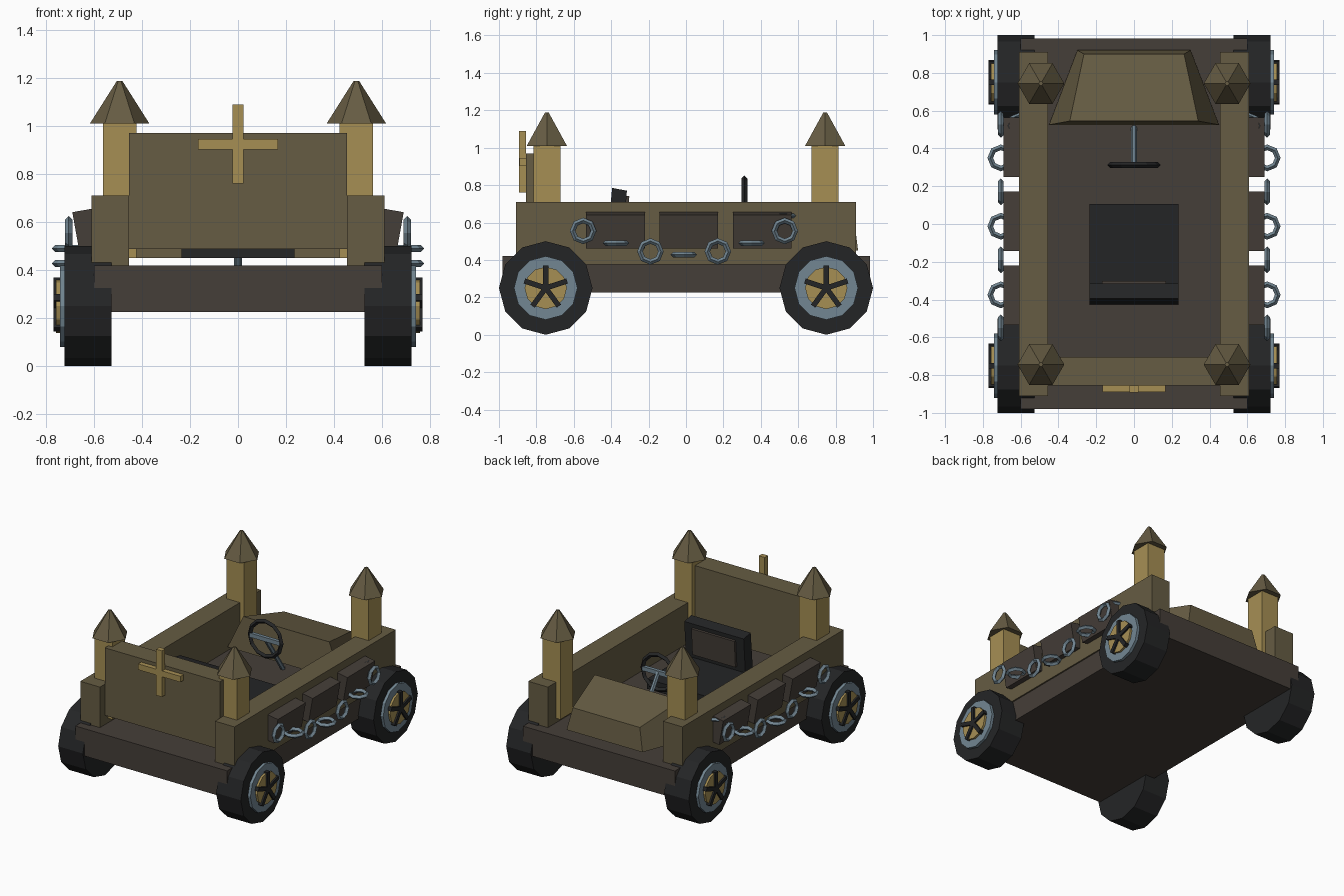
import bpy, bmesh, math
from mathutils import Vector

if "Cube" in bpy.data.objects:
    bpy.data.objects.remove(bpy.data.objects["Cube"])

def material(name, r, g, b):
    lin = [((c / 255 + 0.055) / 1.055) ** 2.4 for c in (r, g, b)]
    m = bpy.data.materials.new(name)
    m.diffuse_color = (*lin, 1)
    m.use_nodes = True
    m.node_tree.nodes["Principled BSDF"].inputs["Base Color"].default_value = m.diffuse_color
    return m

BROWN = material("olive brown", 102, 92, 67)
DARK = material("dark brown", 69, 62, 56)
GOLD = material("dull gold", 166, 143, 84)
BLACK = material("black", 36, 37, 38)
STEEL = material("blue steel", 114, 134, 146)

def loft(name, rings, mat):
    """Closed solid through equal-length rings of points."""
    bm = bmesh.new()
    vs = [[bm.verts.new(p) for p in ring] for ring in rings]
    n = len(rings[0])
    for a, b in zip(vs, vs[1:]):
        for i in range(n):
            j = (i + 1) % n
            bm.faces.new((a[i], a[j], b[j], b[i]))
    bm.faces.new(vs[0])
    bm.faces.new(vs[-1])
    bmesh.ops.recalc_face_normals(bm, faces=bm.faces)
    me = bpy.data.meshes.new(name)
    bm.to_mesh(me)
    bm.free()
    me.materials.append(mat)
    ob = bpy.data.objects.new(name, me)
    bpy.context.collection.objects.link(ob)
    return ob

def box(name, x0, x1, y0, y1, z0, z1, mat):
    return loft(name, [[(x0, y0, z), (x1, y0, z), (x1, y1, z), (x0, y1, z)] for z in (z0, z1)], mat)

def extrude_x(name, x0, x1, yz, mat):
    return loft(name, [[(x, y, z) for y, z in yz] for x in (x0, x1)], mat)

def disc_x(name, x0, x1, y, z, r, n, mat):
    pts = [(y + r * math.cos(2 * math.pi * i / n), z + r * math.sin(2 * math.pi * i / n)) for i in range(n)]
    return extrude_x(name, x0, x1, pts, mat)

def torus(name, loc, rot, R, r, n, mat):
    bpy.ops.mesh.primitive_torus_add(location=loc, rotation=rot, major_radius=R, minor_radius=r,
                                     major_segments=n, minor_segments=4)
    ob = bpy.context.object
    ob.name = name
    ob.data.materials.append(mat)
    return ob

H = math.pi / 2

# Chassis and front wall with cross
box("chassis", -0.60, 0.60, -0.98, 0.983, 0.225, 0.42, DARK)
box("front_wall", -0.455, 0.455, -0.855, -0.705, 0.487, 0.97, BROWN)
box("cross_upright", -0.023, 0.023, -0.892, -0.855, 0.76, 1.09, GOLD)
box("cross_bar", -0.167, 0.167, -0.889, -0.855, 0.903, 0.945, GOLD)

# Rear hood
loft("rear_hood", [
    [(-0.45, 0.525, 0.45), (0.45, 0.525, 0.45), (0.30, 0.92, 0.45), (-0.30, 0.92, 0.45)],
    [(-0.34, 0.545, 0.69), (0.34, 0.545, 0.69), (0.265, 0.90, 0.61), (-0.265, 0.90, 0.61)]], BROWN)

# Seat
box("seat_cushion", -0.235, 0.235, -0.38, 0.105, 0.45, 0.52, BLACK)
extrude_x("seat_back", -0.235, 0.235, [(-0.425, 0.45), (-0.395, 0.785), (-0.316, 0.77), (-0.34, 0.45)], BLACK)
extrude_x("seat_back_panel", -0.17, 0.17, [(-0.34, 0.55), (-0.34, 0.745), (-0.303, 0.74), (-0.315, 0.55)], DARK)

# Steering wheel and column
torus("steering_wheel", (0, 0.312, 0.71), (H, 0, 0), 0.125, 0.016, 12, BLACK)
box("steering_crossbar", -0.12, 0.12, 0.30, 0.325, 0.695, 0.725, STEEL)
a, b = Vector((0, 0.312, 0.71)), Vector((0, 0.51, 0.42))
d = (b - a).normalized()
u, v = Vector((1, 0, 0)), d.cross(Vector((1, 0, 0)))
loft("steering_column", [[p + 0.016 * (math.cos(t * H / 1.5) * u + math.sin(t * H / 1.5) * v)
                          for t in range(6)] for p in (a, b)], STEEL)

for s, side in ((-1, "left"), (1, "right")):
    # Side wall
    box(side + "_wall", s * 0.455, s * 0.61, -0.91, 0.91, 0.375, 0.71, BROWN)
    # Tilted side panels
    for i, y0 in enumerate((-0.535, -0.143, 0.25)):
        prof = [(0.60, 0.657), (0.69, 0.641), (0.658, 0.462), (0.58, 0.476)]
        loft(f"{side}_panel_{i}", [[(s * x, y, z) for x, z in prof] for y in (y0, y0 + 0.315)], DARK)
    # Chain: upright links, then flat links
    for i, (y, z) in enumerate(((-0.55, 0.555), (-0.19, 0.445), (0.17, 0.445), (0.528, 0.555))):
        torus(f"{side}_upright_link_{i}", (s * 0.705, y, z), (0, H, 0), 0.056, 0.015, 8, STEEL)
    for i, (y, z) in enumerate(((-0.375, 0.49), (-0.012, 0.428), (0.35, 0.49))):
        torus(f"{side}_flat_link_{i}", (s * 0.705, y, z), (0, 0, 0), 0.056, 0.015, 8, STEEL)
    torus(f"{side}_end_link", (s * 0.61, 0.52, 0.635), (0, 0, 0), 0.056, 0.012, 8, STEEL)

    for e, end in ((-1, "front"), (1, "rear")):
        # Turret with six-sided roof
        cx, cy = s * 0.493, e * 0.744
        box(f"{end}_{side}_turret", cx - 0.07, cx + 0.07, cy - 0.072, cy + 0.072, 0.45, 1.02, GOLD)
        loft(f"{end}_{side}_turret_roof",
             [[(cx + r * math.cos(i * math.pi / 3), cy + r * math.sin(i * math.pi / 3), z)
               for i in range(6)] for r, z in ((0.124, 1.01), (0.012, 1.187))], BROWN)
        # Wheel: tyre, rim, hub plate and five spokes
        wy, wz = e * 0.75, 0.25
        disc_x(f"{end}_{side}_tyre", s * 0.527, s * 0.722, wy, wz, 0.25, 12, BLACK)
        disc_x(f"{end}_{side}_rim", s * 0.70, s * 0.742, wy, wz, 0.17, 12, STEEL)
        disc_x(f"{end}_{side}_hub", s * 0.72, s * 0.757, wy, wz, 0.113, 12, GOLD)
        for k in range(5):
            t = H + k * 2 * math.pi / 5
            c, n = math.cos(t), math.sin(t)
            pts = [(wy + l * c - w * n, wz + l * n + w * c)
                   for l, w in ((0, -0.014), (0.12, -0.014), (0.12, 0.014), (0, 0.014))]
            extrude_x(f"{end}_{side}_spoke_{k}", s * 0.74, s * 0.769, pts, BLACK)
